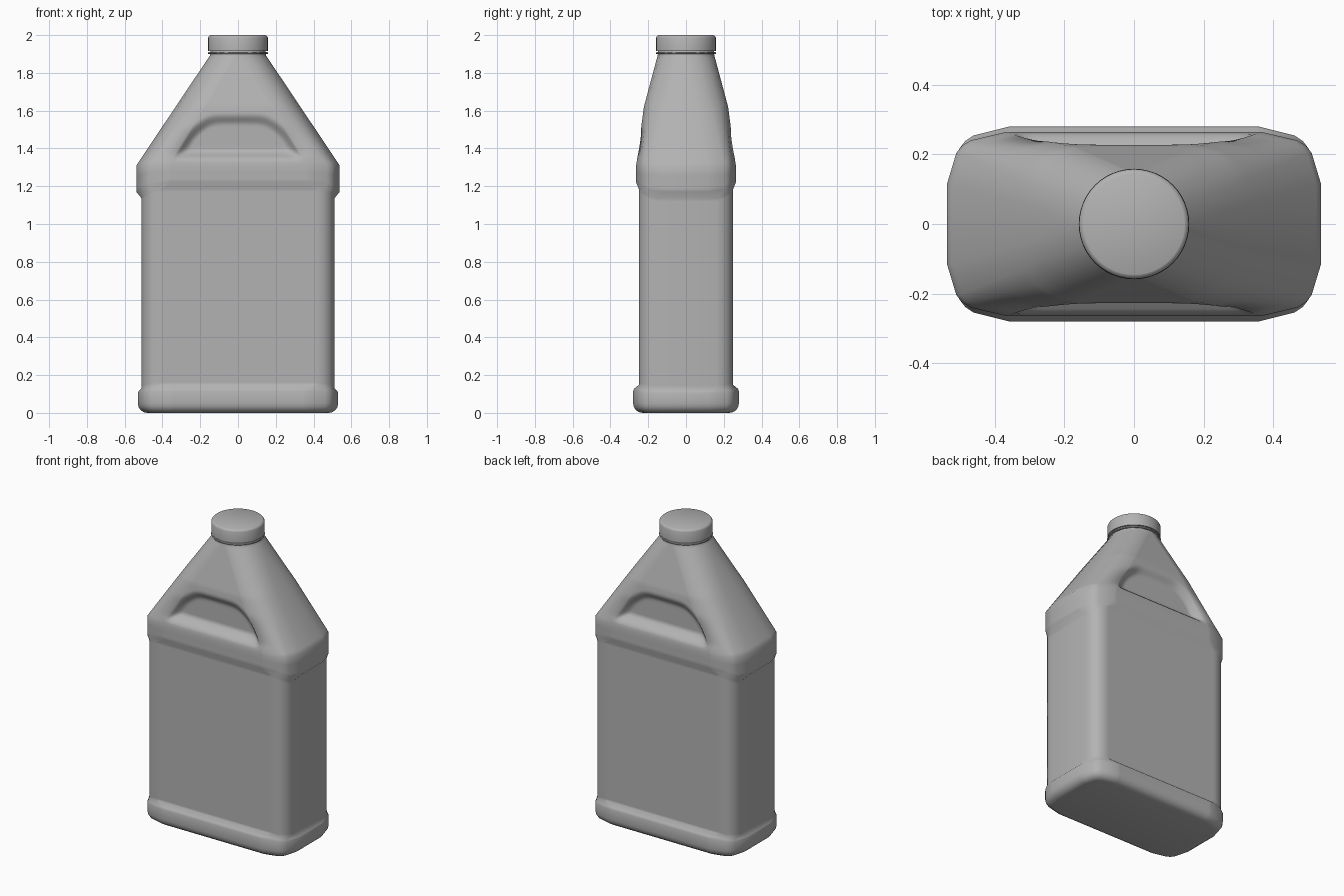
import bpy, bmesh, math

if "Cube" in bpy.data.objects:
    bpy.data.objects.remove(bpy.data.objects["Cube"])

COLS = 44   # columns across the broad faces
FOOT, WALL, RIM = (.36, .12, 1), (.42, .16, 0), (.37, .115, 1)   # straight half width, half depth, facet
FACET = (1, .84, .74, .6, 0)   # blunt corner, read forwards for x and backwards for y

grey = bpy.data.materials.new("dark_grey")
grey.diffuse_color = (.45, .45, .45, 1)
grey.use_nodes = True
grey.node_tree.nodes["Principled BSDF"].inputs["Base Color"].default_value = grey.diffuse_color


def mix(u, v, t):
    return u + (v - u) * t


def smooth(t):
    t = max(0, min(1, t))
    return t * t * (3 - 2 * t)


def line_dist(x, z, x0, z0, x1, z1):
    return ((x0 - x) * (z1 - z0) + (x1 - x0) * (z - z0)) / math.hypot(x1 - x0, z1 - z0)


def soft_min(values, k=.012):
    return -k * math.log(sum(math.exp(-v / k) for v in values))


def recess(x, y, z):
    """Push the grip hollow into the front and back of the shoulder."""
    ax = abs(x)
    d = soft_min((z - 1.335, 1.585 - z,
                  line_dist(ax, z, .36, 1.34, .275, 1.50),
                  line_dist(ax, z, .275, 1.50, .15, 1.59)))
    return math.copysign(mix(abs(y), min(abs(y), .203), smooth(d / .06)), y)


def section(z, a, b, style, drop=0):
    """Rounded or faceted rectangle; the narrow ends can dip by drop."""
    xe, ye, facet = style
    corner = []
    for i in range(5):
        t = i / 4
        c, s = math.cos(t * math.pi / 2), math.sin(t * math.pi / 2)
        corner.append((xe + (a - xe) * mix(c, FACET[i], facet),
                       ye + (b - ye) * mix(s, FACET[4 - i], facet), z - drop * (1 - t)))
    half = corner + [(xe * (1 - 2 * k / COLS), b, z) for k in range(1, COLS)]
    half += [(-x, y, h) for x, y, h in reversed(corner)]
    pts = half + [(-x, -y, h) for x, y, h in half]
    return [(x, recess(x, y, h), h) for x, y, h in pts]


def loft(rings, name, angle):
    bm = bmesh.new()
    loops = [[bm.verts.new(p) for p in r] for r in rings]
    n = len(loops[0])
    for lo, hi in zip(loops, loops[1:]):
        for i in range(n):
            j = (i + 1) % n
            bm.faces.new((lo[i], lo[j], hi[j], hi[i]))
    bm.faces.new(loops[0])
    bm.faces.new(loops[-1])
    bmesh.ops.recalc_face_normals(bm, faces=bm.faces)
    me = bpy.data.meshes.new(name)
    bm.to_mesh(me)
    bm.free()
    me.materials.append(grey)
    me.polygons.foreach_set("use_smooth", [True] * len(me.polygons))
    me.set_sharp_from_angle(angle=math.radians(angle))
    ob = bpy.data.objects.new(name, me)
    bpy.context.collection.objects.link(ob)


def lathe(profile, name, n=48):
    turn = [2 * math.pi * i / n for i in range(n)]
    loft([[(r * math.cos(t), r * math.sin(t), z) for t in turn] for r, z in profile], name, 40)


# Foot: rounded underside, then a band stepping in to the wall
rings = []
for i in range(5):
    t = i / 4 * math.pi / 2
    inset = .05 * (1 - math.sin(t))
    rings.append(section(.05 * (1 - math.cos(t)), .53 - inset, .28 - inset, FOOT))
rings.append(section(.115, .53, .28, FOOT, .01))
rings.append(section(.128, .527, .275, FOOT, .015))

# Wall: straight panels, dipping at the ends towards the rim
for z, drop in ((.148, .015), (.16, .015), (.18, .01), (.6, 0), (1.13, .04), (1.17, .05), (1.185, .05)):
    rings.append(section(z, .51, .25, WALL, drop))

# Rim: raised band below the shoulder
for z, drop in ((1.22, .05), (1.24, .05), (1.275, .02), (1.31, 0)):
    rings.append(section(z, .538, .264, RIM, drop))

# Shoulder: cone from the rim to the round neck, bulging in depth
for i in range(46):
    z = 1.33 + i * .0125
    t = i / 45
    if z < 1.62:
        b = mix(.261, .223, (z - 1.33) / .29)
    else:
        b = mix(.223, .150, (z - 1.62) / .2725)
    style = (mix(.36, .01, t), mix(.112, .01, t), max(0, 1 - 1.6 * t))
    rings.append(section(z, mix(.525, .148, t), b, style))
rings.append(section(1.925, .146, .146, (.01, .01, 0)))
loft(rings, "bottle_body", 65)

# Tamper ring and screw cap
lathe([(.140, 1.898), (.157, 1.900), (.159, 1.904), (.157, 1.910), (.140, 1.912)], "cap_ring")
lathe([(.140, 1.915), (.158, 1.915), (.158, 1.986), (.155, 1.993),
       (.149, 1.998), (.145, 2.0)], "cap")
